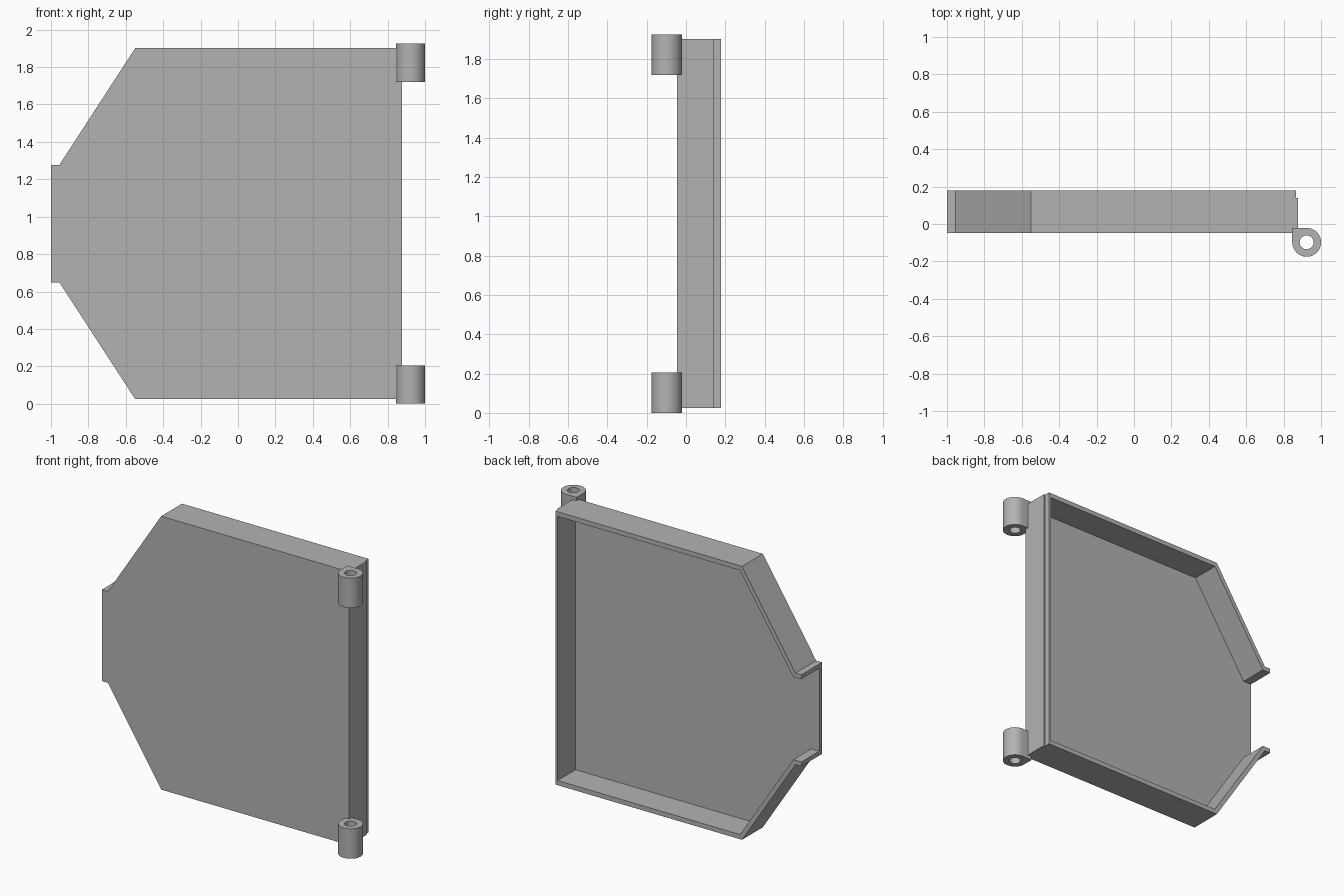
import bpy, bmesh, math

cube = bpy.data.objects.get("Cube")
if cube:
    bpy.data.objects.remove(cube, do_unlink=True)

GREY = 0.45
metal = bpy.data.materials.new("plain grey")
metal.use_nodes = True
metal.diffuse_color = (GREY, GREY, GREY, 1)
metal.node_tree.nodes["Principled BSDF"].inputs["Base Color"].default_value = (GREY, GREY, GREY, 1)


def prism(name, points, axis, start, end):
    """Extrude a closed outline: (x, z) along y, or (x, y) along z."""
    bm = bmesh.new()
    place = (lambda a, b: (a, start, b)) if axis == "y" else (lambda a, b: (a, b, start))
    face = bm.faces.new([bm.verts.new(place(a, b)) for a, b in points])
    moved = bmesh.ops.extrude_face_region(bm, geom=[face])["geom"]
    shift = (0, end - start, 0) if axis == "y" else (0, 0, end - start)
    bmesh.ops.translate(bm, vec=shift, verts=[v for v in moved if isinstance(v, bmesh.types.BMVert)])
    bmesh.ops.recalc_face_normals(bm, faces=bm.faces)
    mesh = bpy.data.meshes.new(name)
    bm.to_mesh(mesh)
    bm.free()
    mesh.materials.append(metal)
    obj = bpy.data.objects.new(name, mesh)
    bpy.context.collection.objects.link(obj)
    return obj


def activate(obj):
    bpy.ops.object.select_all(action="DESELECT")
    obj.select_set(True)
    bpy.context.view_layer.objects.active = obj


def cut(obj, cutter):
    cutter.hide_render = True
    mod = obj.modifiers.new("cut", "BOOLEAN")
    mod.operation = "DIFFERENCE"
    mod.solver = "EXACT"
    mod.object = cutter
    activate(obj)
    bpy.ops.object.modifier_apply(modifier=mod.name)
    bpy.data.objects.remove(cutter, do_unlink=True)


def arc(cx, cy, radius, first, last, steps):
    return [(cx + radius * math.cos(math.radians(first + (last - first) * i / steps)),
             cy + radius * math.sin(math.radians(first + (last - first) * i / steps)))
            for i in range(steps + 1)]


MID = 0.963  # height of the mirror line between upper and lower halves


def mirrored(half):
    """Complete an outline from its upper half, given as (x, height above the middle)."""
    return [(x, MID + h) for x, h in half] + [(x, MID - h) for x, h in reversed(half)]


# Door panel: solid block, hollowed from the back, open at the narrow end
panel = prism("door_panel", mirrored([(-1, 0.314), (-0.955, 0.314), (-0.55, 0.938), (0.877, 0.938)]),
              "y", -0.047, 0.178)
cut(panel, prism("recess_cutter", mirrored([(-1.1, 0.284), (-0.939, 0.284), (-0.534, 0.906), (0.85, 0.906)]),
                 "y", -0.017, 0.3))

# Small step along the back edge of the hinge side
cut(panel, prism("step_cutter", [(0.867, -0.1), (1, -0.1), (1, 2), (0.867, 2)], "y", 0.14, 0.3))

# Hinge knuckles: round barrels with one square corner and a bored hole
CX, CY, R = 0.923, -0.098, 0.077
for name, low in (("lower_hinge", 0), ("upper_hinge", 1.72)):
    outline = arc(CX, CY, R, -180, 90, 48) + [(CX - R, CY + R)]
    hinge = prism(name, outline, "z", low, low + 0.205)
    bore = arc(CX, CY, 0.037, 0, 360, 40)[:-1]
    cut(hinge, prism("bore_cutter", bore, "z", low - 0.1, low + 0.3))
    activate(hinge)
    bpy.ops.object.shade_smooth_by_angle(angle=math.radians(30))
